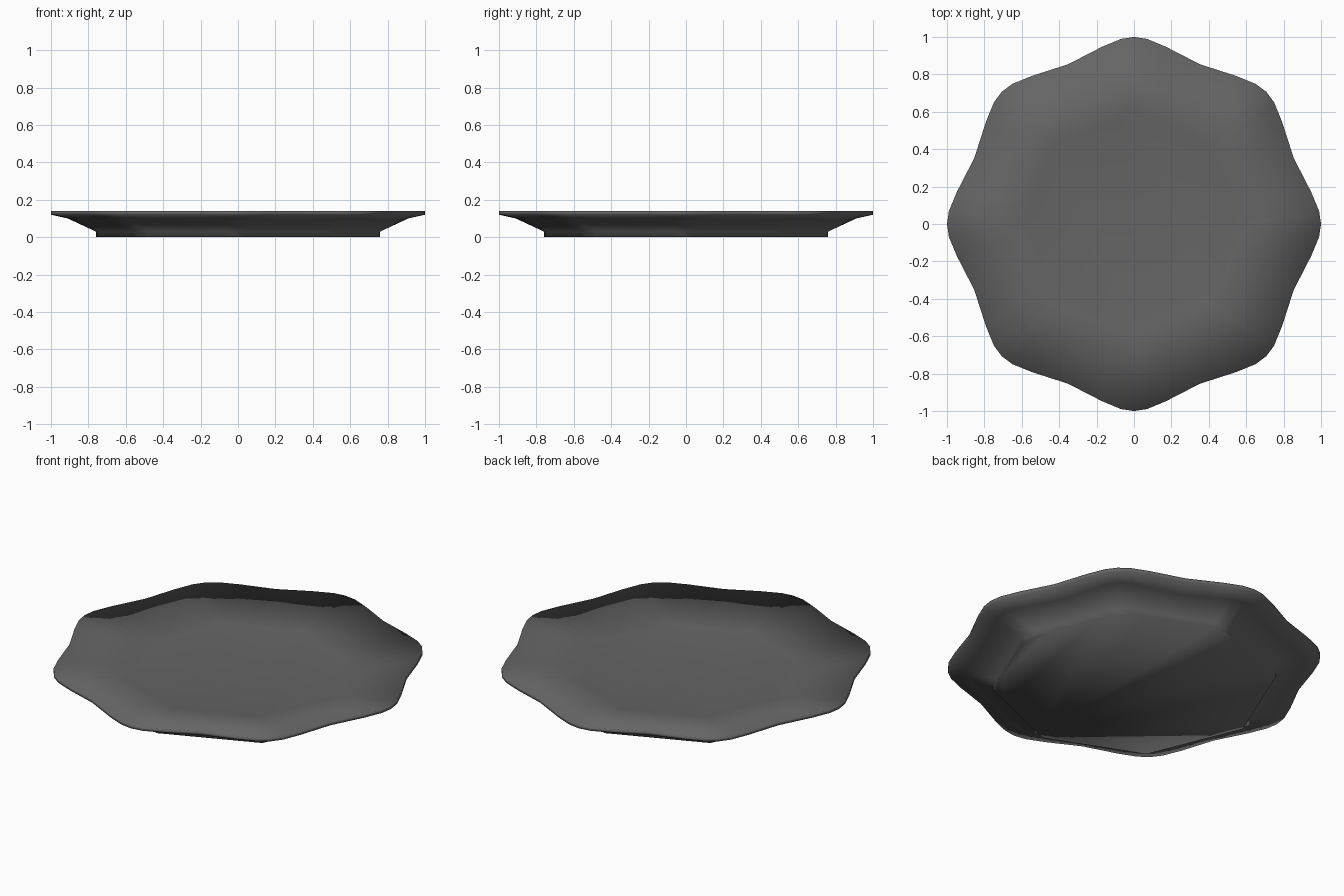
import bpy, bmesh, math

cube = bpy.data.objects.get("Cube")
if cube:
    bpy.data.objects.remove(cube)

# Dark glaze material
glaze = bpy.data.materials.new("charcoal_glaze")
glaze.use_nodes = True
colour = (0.13, 0.13, 0.13, 1)
glaze.diffuse_color = colour
glaze.node_tree.nodes["Principled BSDF"].inputs["Base Color"].default_value = colour
glaze.node_tree.nodes["Principled BSDF"].inputs["Roughness"].default_value = 0.6

# One eighth of the outline: (position along the side, outward swell, closeness to a tip)
SECTOR = [(0, 0, 1), (0.09, 0.018, 0.85), (0.23, 0.017, 0.4),
          (0.5, 0, 0), (0.77, 0.017, 0.4), (0.91, 0.018, 0.85)]
SIDES = 8
STEP = math.tau / SIDES

# Cross-section: (corner radius, swell amount, height mid-side, height at tip)
PROFILE = [
    (0.60, 0, 0.08, 0.08),     # floor edge
    (1.00, 1, 0.14, 0.14),     # rim
    (1.00, 1, 0.12, 0.12),
    (0.91, 0.7, 0.086, 0.10),  # underside
    (0.76, 0, 0.03, 0.03),     # foot
    (0.76, 0, 0, 0),
]


def make_ring(bm, radius, swell, z_mid, z_tip):
    ring = []
    for side in range(SIDES):
        for u, bump, tip in SECTOR:
            angle = (side + u) * STEP
            chord = radius * math.cos(STEP / 2) / math.cos((u - 0.5) * STEP)
            r = chord + bump * swell
            z = z_mid + (z_tip - z_mid) * tip
            ring.append(bm.verts.new((r * math.cos(angle), r * math.sin(angle), z)))
    return ring


# Plate: rings joined from the floor, over the rim, to the flat foot
bm = bmesh.new()
rings = [make_ring(bm, *row) for row in PROFILE]
for a, b in zip(rings, rings[1:]):
    n = len(a)
    for i in range(n):
        j = (i + 1) % n
        bm.faces.new((a[i], b[i], b[j], a[j]))
bm.faces.new(rings[0])
bm.faces.new(rings[-1][::-1])
bmesh.ops.recalc_face_normals(bm, faces=bm.faces)
for face in bm.faces:
    face.smooth = True

mesh = bpy.data.meshes.new("plate")
bm.to_mesh(mesh)
bm.free()
mesh.materials.append(glaze)
plate = bpy.data.objects.new("plate", mesh)
bpy.context.collection.objects.link(plate)
